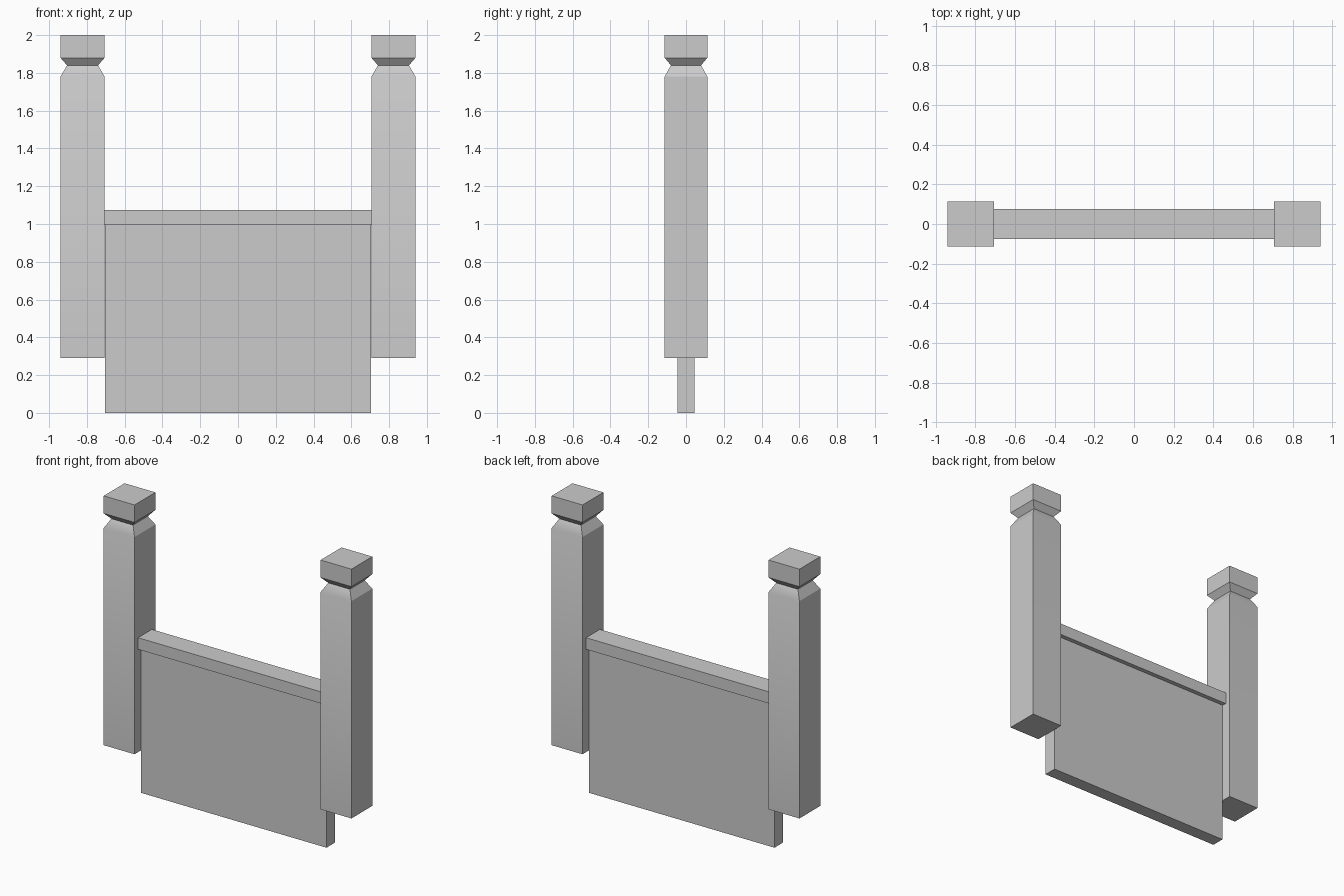
import bpy
import bmesh
from math import radians

cube = bpy.data.objects.get("Cube")
if cube:
    bpy.data.objects.remove(cube, do_unlink=True)

grey = bpy.data.materials.new("light_grey")
grey.use_nodes = True
GREY = (0.6, 0.6, 0.6, 1)
grey.diffuse_color = GREY
grey.node_tree.nodes["Principled BSDF"].inputs["Base Color"].default_value = GREY


def stack(name, x, sections):
    """Closed solid through rectangular sections (half width, half depth, z)."""
    bm = bmesh.new()
    rings = [[bm.verts.new((sx * w, sy * d, z))
              for sx, sy in ((-1, -1), (1, -1), (1, 1), (-1, 1))]
             for w, d, z in sections]
    bm.faces.new(reversed(rings[0]))
    bm.faces.new(rings[-1])
    for low, high in zip(rings, rings[1:]):
        for i in range(4):
            j = (i + 1) % 4
            bm.faces.new((low[i], low[j], high[j], high[i]))
    mesh = bpy.data.meshes.new(name)
    bm.to_mesh(mesh)
    bm.free()
    mesh.materials.append(grey)
    obj = bpy.data.objects.new(name, mesh)
    obj.location.x = x
    bpy.context.collection.objects.link(obj)
    return obj


# Panel and the wider rail along its top
stack("panel", 0, [(0.703, 0.045, 0), (0.703, 0.045, 0.995)])
stack("top_rail", 0, [(0.708, 0.075, 0.995), (0.708, 0.075, 1.075)])

# Square posts with a pinched neck under the cap
W, D = 0.117, 0.113
profile = [(W, D, 0.29), (W, D, 1.78), (0.082, 0.08, 1.84),
           (W, D, 1.88), (W, D, 2.0)]
for name, side in (("left_post", 1), ("right_post", -1)):
    post = stack(name, side * 0.823, profile)
    bpy.ops.object.select_all(action='DESELECT')
    post.select_set(True)
    bpy.context.view_layer.objects.active = post
    bpy.ops.object.shade_smooth_by_angle(angle=radians(30))
